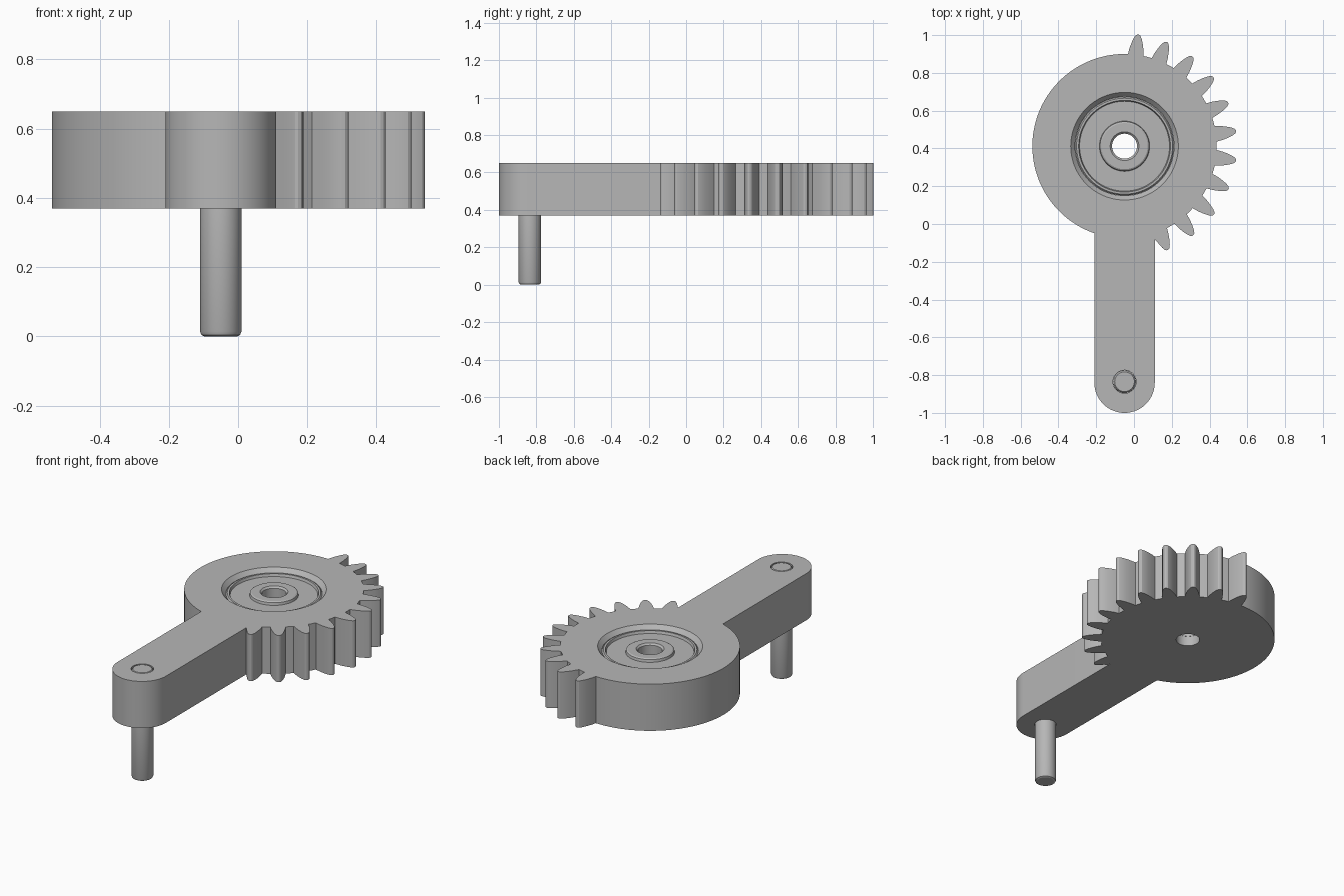
import bpy, bmesh
from math import radians, cos, sin, acos, degrees

cube = bpy.data.objects.get("Cube")
if cube:
    bpy.data.objects.remove(cube, do_unlink=True)

HUB = (-0.05, 0.412)
PIN = (-0.05, -0.835)
BOTTOM, TOP = 0.37, 0.65
ROOT, ARM = 0.488, 0.16

grey = bpy.data.materials.new("plain grey")
grey.use_nodes = True
colour = (0.47, 0.47, 0.47, 1)
grey.diffuse_color = colour
grey.node_tree.nodes["Principled BSDF"].inputs["Base Color"].default_value = colour


def finish(bm, name):
    bmesh.ops.recalc_face_normals(bm, faces=bm.faces)
    mesh = bpy.data.meshes.new(name)
    bm.to_mesh(mesh)
    bm.free()
    mesh.materials.append(grey)
    obj = bpy.data.objects.new(name, mesh)
    bpy.context.collection.objects.link(obj)
    return obj


def lathe(name, profile, centre, steps=72):
    """Revolve a closed (radius, height) loop; zero radii collapse to the axis."""
    bm = bmesh.new()
    verts = [bm.verts.new((r, 0, z)) for r, z in profile]
    edges = [bm.edges.new((a, b)) for a, b in zip(verts, verts[1:] + verts[:1])]
    bmesh.ops.spin(bm, geom=verts + edges, cent=(0, 0, 0), axis=(0, 0, 1),
                   angle=radians(360), steps=steps)
    bmesh.ops.remove_doubles(bm, verts=bm.verts, dist=0.0002)
    bmesh.ops.dissolve_degenerate(bm, dist=0.0002, edges=bm.edges)
    loose = [e for e in bm.edges if not e.link_faces or (e.calc_length() > 0
             and all(v.co.xy.length < 0.0001 for v in e.verts))]
    bmesh.ops.delete(bm, geom=loose, context='EDGES')
    bmesh.ops.translate(bm, verts=bm.verts, vec=(*centre, 0))
    return finish(bm, name)


def polar(centre, r, deg):
    return centre[0] + r * cos(radians(deg)), centre[1] + r * sin(radians(deg))


def arc(centre, r, start, end, n):
    return [polar(centre, r, start + (end - start) * i / n) for i in range(n + 1)]


def select_only(obj):
    bpy.ops.object.select_all(action='DESELECT')
    obj.select_set(True)
    bpy.context.view_layer.objects.active = obj


# Outline: rounded arm end, eleven teeth, plain round back
outline = arc((HUB[0], -1 + ARM), ARM, 180, 360, 32)
outline.append((HUB[0] + ARM, -0.08))
tooth = [(0.488, 4.9), (0.52, 4.1), (0.55, 3.1), (0.575, 2.1), (0.59, 1.2), (0.595, 0.4)]
for i in range(11):
    mid = -67.5 + 15.05 * i
    rising = tooth if i else tooth[2:]
    outline += [polar(HUB, r, mid - a) for r, a in rising]
    outline += [polar(HUB, r, mid + a) for r, a in reversed(tooth)]
    if i < 10:
        outline.append(polar(HUB, ROOT, mid + 7.5))
join = degrees(acos(ARM / ROOT))
outline += arc(HUB, ROOT, 90, 180 + join, 60)

bm = bmesh.new()
face = bm.faces.new([bm.verts.new((x, y, BOTTOM)) for x, y in outline])
extruded = bmesh.ops.extrude_face_region(bm, geom=[face])["geom"]
bmesh.ops.translate(bm, verts=[g for g in extruded if isinstance(g, bmesh.types.BMVert)],
                    vec=(0, 0, TOP - BOTTOM))
body = finish(bm, "gear_arm")

# Bearing pocket with a chamfered mouth, shaft hole and pin hole
SEAT = 0.43
pocket = lathe("pocket_cutter", [(0, 0.3), (0.066, 0.3), (0.066, SEAT), (0.262, SEAT),
                                 (0.262, 0.625), (0.285, TOP), (0.285, 0.7), (0, 0.7)], HUB)
pin_hole = lathe("pin_cutter", [(0, 0.3), (0.061, 0.3), (0.061, 0.7), (0, 0.7)], PIN, 48)
for cutter in (pocket, pin_hole):
    cutter.hide_render = True
    mod = body.modifiers.new("cut", 'BOOLEAN')
    mod.operation = 'DIFFERENCE'
    mod.solver = 'EXACT'
    mod.object = cutter
    select_only(body)
    bpy.ops.object.modifier_apply(modifier=mod.name)
    bpy.data.objects.remove(cutter, do_unlink=True)

# Bearing: outer race, recessed shield, inner race with eased bore
bearing = lathe("bearing", [
    (0.066, SEAT + 0.001), (0.261, SEAT + 0.001), (0.261, 0.622), (0.254, 0.63),
    (0.243, 0.63), (0.238, 0.615), (0.133, 0.615), (0.13, 0.63),
    (0.122, 0.635), (0.076, 0.635), (0.066, 0.625)], HUB)

# Pin with eased ends, flush with the top of the arm
pin = lathe("pin", [(0, 0), (0.048, 0), (0.056, 0.004), (0.06, 0.014),
                    (0.06, TOP - 0.014), (0.056, TOP - 0.004), (0.052, TOP), (0, TOP)], PIN, 48)

for obj in (body, bearing, pin):
    select_only(obj)
    bpy.ops.object.shade_smooth_by_angle(angle=radians(25))
